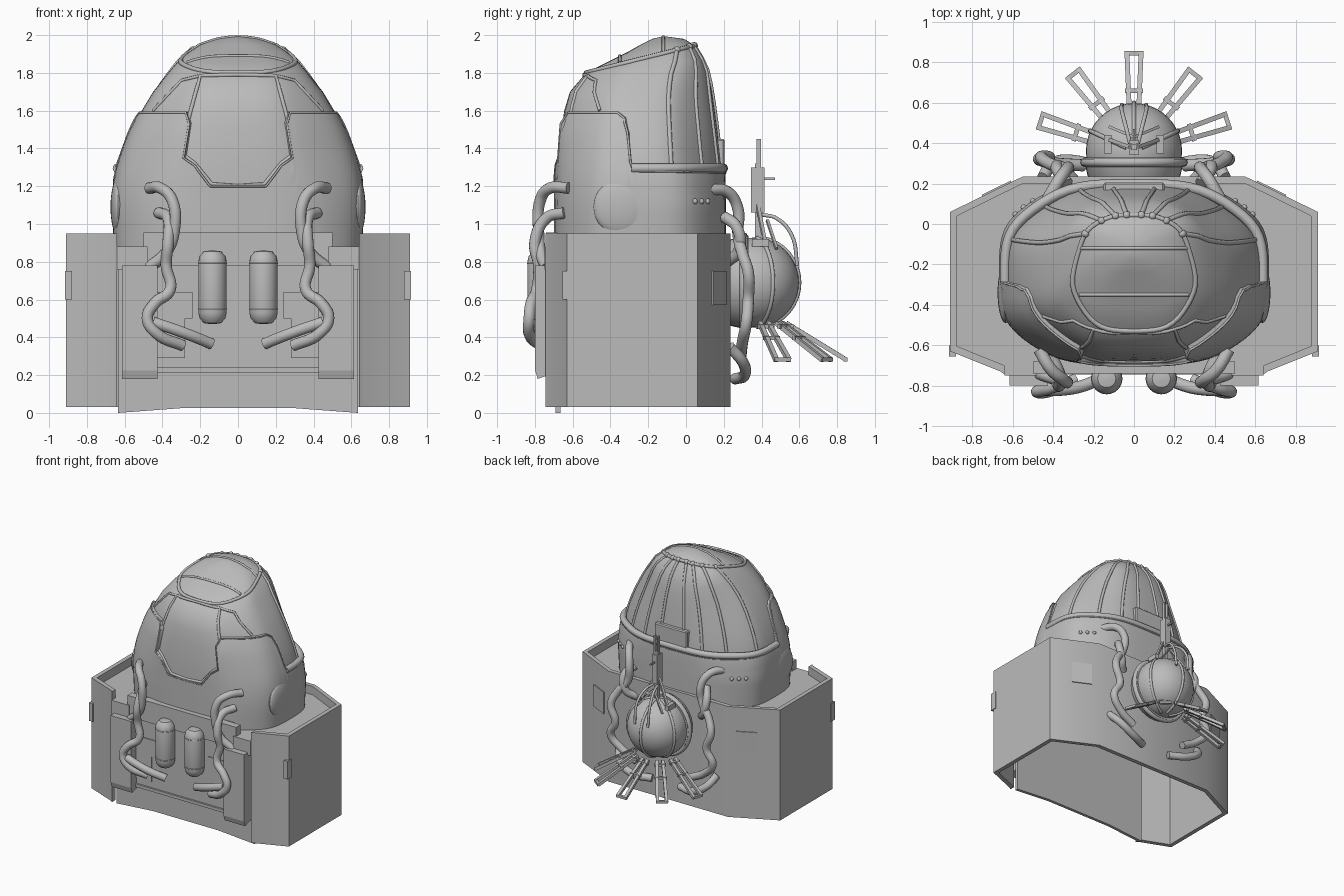
import bpy, bmesh, math
from math import sin, cos, pi, radians
from mathutils import Vector, Matrix

if "Cube" in bpy.data.objects:
    bpy.data.objects.remove(bpy.data.objects["Cube"], do_unlink=True)

grey = bpy.data.materials.new("plain_grey")
grey.use_nodes = True
grey.diffuse_color = (0.5, 0.5, 0.5, 1)
grey.node_tree.nodes["Principled BSDF"].inputs["Base Color"].default_value = (0.5, 0.5, 0.5, 1)
SIDES = (("left", 1), ("right", -1))


# ---------- helpers ----------
def style(me, sharp=35):
    me.materials.clear()
    me.materials.append(grey)
    me.polygons.foreach_set("use_smooth", [True] * len(me.polygons))
    me.set_sharp_from_angle(angle=radians(sharp))


def finish(bm, name):
    bmesh.ops.recalc_face_normals(bm, faces=bm.faces)
    me = bpy.data.meshes.new(name)
    bm.to_mesh(me)
    bm.free()
    style(me)
    bpy.context.collection.objects.link(bpy.data.objects.new(name, me))


def box(name, lo, hi, bevel=0.0):
    lo, hi = Vector(lo), Vector(hi)
    bm = bmesh.new()
    bmesh.ops.create_cube(bm, matrix=Matrix.Translation((lo + hi) / 2) @ Matrix.Diagonal((hi - lo).to_4d()))
    if bevel:
        bmesh.ops.bevel(bm, geom=bm.edges[:], offset=bevel, segments=1, affect='EDGES')
    finish(bm, name)


def prism(name, outline, vec):
    bm = bmesh.new()
    face = bm.faces.new([bm.verts.new(p) for p in outline])
    out = bmesh.ops.extrude_face_region(bm, geom=[face])
    bmesh.ops.translate(bm, vec=vec, verts=[v for v in out["geom"] if isinstance(v, bmesh.types.BMVert)])
    finish(bm, name)


def bar(bm, p, q, w, h):
    p, q = Vector(p), Vector(q)
    turn = (q - p).to_track_quat('Z', 'Y').to_matrix().to_4x4()
    bmesh.ops.create_cube(bm, matrix=Matrix.Translation((p + q) / 2) @ turn @ Matrix.Diagonal((w, h, (q - p).length, 1)))


def cord(name, pts, radius, soft=False, closed=False):
    cu = bpy.data.curves.new(name, 'CURVE')
    cu.dimensions = '3D'
    cu.bevel_depth, cu.bevel_resolution, cu.use_fill_caps = radius, 5 if soft else 2, True
    cu.resolution_u = 8
    sp = cu.splines.new('BEZIER' if soft else 'POLY')
    dots = sp.bezier_points if soft else sp.points
    dots.add(len(pts) - 1)
    for d, p in zip(dots, pts):
        if soft:
            d.co = p
            d.handle_left_type = d.handle_right_type = 'AUTO'
        else:
            d.co = (*p, 1)
    sp.use_cyclic_u = closed
    tmp = bpy.data.objects.new(name + "_path", cu)
    bpy.context.collection.objects.link(tmp)
    me = bpy.data.meshes.new_from_object(tmp.evaluated_get(bpy.context.evaluated_depsgraph_get()))
    bpy.data.objects.remove(tmp)
    style(me, 65)
    bpy.context.collection.objects.link(bpy.data.objects.new(name, me))


def ball(name, centre, scale, seg=32):
    bm = bmesh.new()
    bmesh.ops.create_uvsphere(bm, u_segments=seg, v_segments=seg // 2, radius=1,
                              matrix=Matrix.Translation(centre) @ Matrix.Diagonal((*scale, 1)))
    finish(bm, name)


# ---------- hull surface: height, half width, front y, back y, corner fullness ----------
DOME = [(.85, .645, -.68, .2, 1.5), (1.25, .64, -.68, .195, 1.46), (1.4, .6, -.67, .18, 1.44),
        (1.5, .56, -.66, .168, 1.44), (1.6, .51, -.645, .155, 1.44), (1.7, .45, -.615, .14, 1.46), (1.8, .37, -.53, .12, 1.53),
        (1.86, .32, -.41, .095, 1.58), (1.91, .26, -.31, .065, 1.58), (1.95, .2, -.24, .04, 1.5),
        (1.98, .11, -.18, -.01, 1.42), (1.992, .02, -.13, -.1, 1.42)]
SHELL = [(.85, .655, -.7, .212, 1.55), (1.1, .67, -.7, .212, 1.55), (1.25, .66, -.7, .21, 1.52), (1.4, .615, -.7, .195, 1.48),
         (1.53, .562, -.695, .18, 1.45), (1.6, .524, -.665, .17, 1.45)]


def section(rows, z):
    for r, s in zip(rows, rows[1:]):
        if z <= s[0]:
            break
    f = min(1, max(0, (z - r[0]) / (s[0] - r[0])))
    a, yf, yb, k = (p + (q - p) * f for p, q in zip(r[1:], s[1:]))
    return a, (yf + yb) / 2, (yb - yf) / 2, k


def gauge(u, v, k):
    """Reaches 1 on a soft-cornered octagon."""
    u, v = abs(u), abs(v)
    return (u ** 12 + v ** 12 + ((u + v) / k) ** 12) ** (1 / 12)


def around(rows, t, z, off=0.0):
    """Point at angle t from the front centre."""
    a, yc, b, k = section(rows, z)
    c, s = sin(t), -cos(t)
    r = 1 / gauge(c, s, k)
    return Vector(((a + off) * r * c, yc + (b + off) * r * s, z))


def bisect(lo, hi, inside):
    for _ in range(24):
        mid = (lo + hi) / 2
        lo, hi = (mid, hi) if inside(mid) else (lo, mid)
    return lo


def facing(x, z):
    a, yc, b, k = section(DOME, z)
    return Vector((x, yc - b * bisect(0, 1, lambda v: gauge(x / a, v, k) < 1), z))


def above(x, y):
    def inside(z):
        a, yc, b, k = section(DOME, z)
        return gauge(x / a, (y - yc) / b, k) < 1
    return Vector((x, y, bisect(1.3, 1.99, inside)))


def slanted(t):
    return around(DOME, t, bisect(1.7, 1.97, lambda z: z < 1.8 + .25 * (around(DOME, t, z).y + .53)))


def loft(name, rings, cap):
    bm = bmesh.new()
    loops = [[bm.verts.new(p) for p in ring] for ring in rings]
    for lo, hi in zip(loops, loops[1:]):
        for i in range(len(lo)):
            bm.faces.new((lo[i - 1], lo[i], hi[i], hi[i - 1]))
    if cap:
        bm.faces.new(loops[-1])
    finish(bm, name)


turns = [2 * pi * i / 72 for i in range(72)]
loft("dome", [[around(DOME, t, r[0]) for t in turns] for r in DOME], True)

# shoulder armour, its upper edge rises and falls around the hull
RIM = [(0, 1.2), (.22, 1.2), (.35, 1.31), (.45, 1.35), (.46, 1.53), (.53, 1.59), (1.3, 1.59), (1.4, 1.56), (1.45, 1.48), (1.47, 1.33), (1.5, 1.28), (pi, 1.27)]


def rim(t):
    t = abs(t)
    for (t0, z0), (t1, z1) in zip(RIM, RIM[1:]):
        if t <= t1 + 1e-6:
            return z0 + (z1 - z0) * (t - t0) / (t1 - t0)
    return RIM[-1][1]


half = sorted({round(i * pi / 40, 3) for i in range(1, 40)} | {k[0] for k in RIM[1:-1]})
cols = [0] + half + [pi] + [-t for t in reversed(half)]
rings = [[around(SHELL, t, .85 + (rim(t) - .85) * k / 10) for t in cols] for k in range(11)]
rings.append([around(DOME, t, rim(t) + .005, -.01) for t in cols])
loft("shoulder_armour", rings, False)
cord("armour_edge", [around(SHELL, t, rim(t)) for t in cols], .006, closed=True)
cord("rear_collar", [around(SHELL, 1.48 + (2 * pi - 2.96) * i / 40, 1.295, -.008) for i in range(41)], .026)


# ---------- seams and ribs over the dome ----------
def dense(pts, k=5):
    return [(a[0] + (b[0] - a[0]) * i / k, a[1] + (b[1] - a[1]) * i / k)
            for a, b in zip(pts, pts[1:]) for i in range(k + (b == pts[-1]))]


cord("cap_seam", [slanted(t) for t in turns], .013, closed=True)
for y, w in ((-.12, .27), (-.35, .27)):
    cord("cap_cross_seam", [above(w * (i / 8 - 1), y) for i in range(17)], .009)
window = [(.0, 1.2), (.14, 1.21), (.23, 1.32), (.31, 1.38), (.2, 1.785), (0, 1.79)]
for side, m in SIDES:
    cord(side + "_window_seam", [facing(m * x, z) for x, z in dense(window)], .011)
    cord(side + "_brow_seam", [facing(m * x, z) for x, z in dense([(.2, 1.785), (.3, 1.76), (.45, 1.6)])], .009)
    for k, t in enumerate((1.95, 2.4, 2.72, 2.97)):
        top = slanted(m * t)
        cord(f"{side}_rear_rib_{k}", [around(DOME, m * t, top.z + (1.29 - top.z) * i / 10) for i in range(11)], .012)
        ball(f"{side}_rib_knuckle_{k}", top, (.02,) * 3, 12)
    ball(side + "_side_hub", (m * .635, -.34, 1.09), (.04, .15, .15))
    for k in range(3):
        ball(f"{side}_port_{k}", around(SHELL, m * (2.2 + .09 * k), 1.12), (.015,) * 3, 12)
box("rear_hatch", (-.15, .15, 1.27), (.15, .205, 1.45), .008)

# ---------- skirt with open underside ----------
outer = [(.64, -.745), (.66, -.73), (.91, -.63), (.91, .06), (.55, .235)]
inner = [(.55, .2), (.875, .04), (.875, -.605), (.64, -.7)]
mirror = lambda pts: [(-x, y) for x, y in reversed(pts)]
prism("skirt_wall", [(x, y, .03) for x, y in outer + mirror(outer) + mirror(inner) + inner], (0, 0, .92))
prism("ledge", [(x, y, .86) for x, y in inner + mirror(inner)], (0, 0, .02))
prism("front_apron", [(-.635, -.69, 0), (-.3, -.69, .025), (.3, -.69, .025), (.635, -.69, 0), (.635, -.69, .88), (-.635, -.69, .88)], (0, .025, 0))

# ---------- front panel ----------
box("centre_panel", (-.45, -.73, .235), (.45, -.67, .95))
box("panel_lip", (-.45, -.745, .215), (.45, -.68, .24))
box("upper_panel", (-.5, -.74, .78), (.5, -.68, .955))
for side, m in SIDES:
    for name, a, b, y0, y1, z0, z1 in (("front_block", .425, .615, -.8, -.68, .225, .78),
                                       ("block_cap", .48, .64, -.75, -.66, .76, .88),
                                       ("step_plate", .24, .43, -.738, -.72, .5, .64),
                                       ("lower_plate", .28, .43, -.738, -.72, .29, .5),
                                       ("corner_plate", .88, .916, -.655, -.6, .6, .75)):
        box(f"{side}_{name}", (min(m * a, m * b), y0, z0), (max(m * a, m * b), y1, z1))
    # sloping foot below each block
    prism(side + "_block_foot", [(m * .425, -.8, .23), (m * .425, -.785, .18), (m * .425, -.68, .215), (m * .425, -.68, .23)], (m * .19, 0, 0))
    bm = bmesh.new()
    bar(bm, (m * .68, .176, .57), (m * .68, .176, .75), .16, .008)
    bmesh.ops.rotate(bm, verts=bm.verts, cent=(m * .68, .176, .66), matrix=Matrix.Rotation(m * radians(-26), 3, 'Z'))
    finish(bm, side + "_rear_plate")

    # gas bottles turned from a profile
    prof = [(.01, .47), (.045, .475), (.068, .5), (.075, .53), (.075, .8), (.068, .83), (.045, .855), (.01, .86)]
    loft(side + "_bottle", [[(m * .135 + r * cos(t), -.765 + r * sin(t), z) for t in turns[::3]] for r, z in prof], True)
    for z in (.55, .79):
        cord(side + "_bottle_band", [(m * .135 + .075 * cos(t), -.765 + .075 * sin(t), z) for t in turns[::3]], .003, closed=True)

    # hoses
    hoses = {
        "front_upper_hose": [(.47, -.62, 1.19), (.41, -.72, 1.19), (.35, -.77, 1.13), (.34, -.78, .95), (.38, -.77, .85), (.47, -.74, .77)],
        "front_long_hose": [(.42, -.64, 1.06), (.37, -.74, 1.03), (.37, -.8, .9), (.38, -.78, .78), (.36, -.79, .65), (.44, -.82, .58),
                            (.48, -.83, .5), (.43, -.83, .42), (.29, -.77, .355)],
        "front_lower_hose": [(.45, -.82, .48), (.36, -.82, .45), (.25, -.8, .41), (.14, -.75, .365)],
        "rear_long_hose": [(.44, .1, 1.18), (.37, .22, 1.17), (.33, .275, 1.08), (.34, .275, .95), (.42, .3, .84), (.46, .33, .74),
                           (.42, .33, .6), (.47, .32, .48), (.39, .3, .38), (.25, .29, .3)],
        "rear_short_hose": [(.33, .2, 1.04), (.38, .27, .98), (.36, .28, .86), (.3, .22, .8)],
        "rear_lower_hose": [(.45, .23, .35), (.4, .3, .27), (.28, .31, .2), (.13, .26, .18)]}
    for name, pts in hoses.items():
        cord(f"{side}_{name}", [(m * x, y, z) for x, y, z in pts], .03, soft=True)

# ---------- rear globe with legs and mast ----------
hub = Vector((0, .36, .69))
ball("rear_globe", hub, (.238,) * 3, 40)
ring = lambda r, y: [(r * cos(t), y, .69 + r * sin(t)) for t in turns[::2]]
loft("globe_mount", [ring(.2, .2), ring(.23, .24), ring(.25, .33)], True)
cord("globe_collar", ring(.245, .305), .022, closed=True)
for az in (-65, 0, 65):
    a = radians(az)
    cord("globe_strap", [hub + .24 * Vector((cos(e) * sin(a), cos(e) * cos(a), sin(e)))
                         for e in (radians(-80 + 10 * i) for i in range(17))], .011)
for k, az in enumerate((-72, -38, 0, 38, 72)):
    a = radians(az)
    out, across = Vector((sin(a), cos(a), 0)), Vector((cos(a), -sin(a), 0))
    at = lambda r, w: hub + out * r + across * w + Vector((0, 0, -.22 - .19 * (r - .18) / .31))
    bm = bmesh.new()
    for w in (-1, 1):
        bar(bm, at(.17, w * .022), at(.49, w * .035), .024, .024)
    for r in (.2, .3, .485):
        bar(bm, at(r, -.045), at(r, .045), .022, .02)
    finish(bm, f"globe_leg_{k}")
bm = bmesh.new()
bar(bm, (0, .38, .9), (0, .38, 1.32), .03, .03)
bar(bm, (0, .38, 1.06), (0, .38, 1.3), .05, .07)
bar(bm, (0, .38, 1.24), (0, .47, 1.24), .012, .012)
for m in (-1, 1):
    bar(bm, (m * .015, .385, 1.3), (m * .015, .385, 1.45), .012, .025)
    bar(bm, (m * .13, .35, .9), (m * .13, .44, .9), .035, .04)
    bar(bm, (m * .13, .42, .89), (m * .02, .38, 1.1), .018, .018)
    bar(bm, (m * .12, .48, .87), (0, .43, 1.02), .014, .014)
finish(bm, "mast")
for side, m in SIDES:
    cord(side + "_mast_cable", [(m * .02, .4, 1.05), (m * .04, .48, 1.03), (m * .06, .56, .94), (m * .06, .59, .78)], .01, soft=True)
